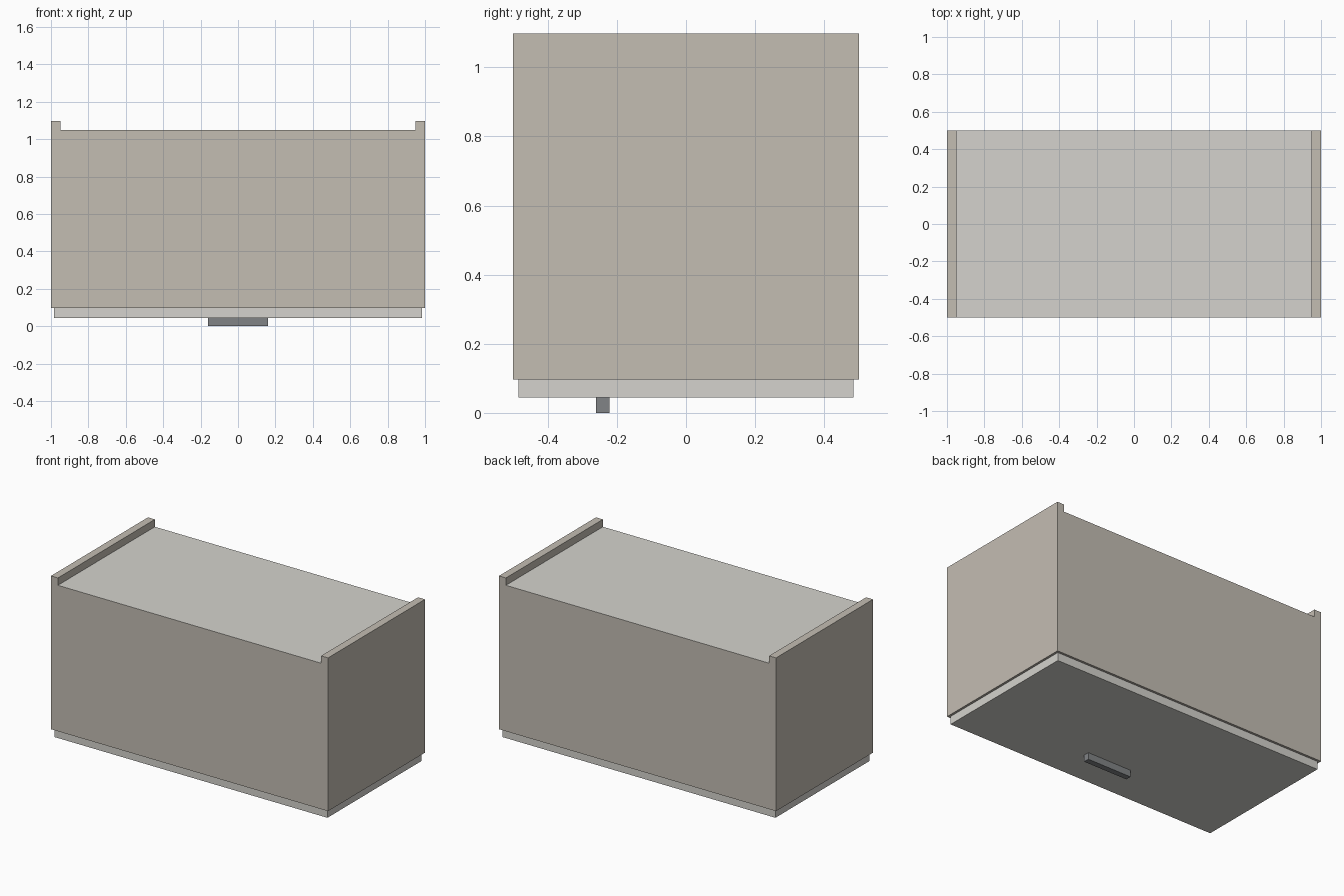
import bpy, bmesh

if "Cube" in bpy.data.objects:
    bpy.data.objects.remove(bpy.data.objects["Cube"])


def material(name, rgb):
    m = bpy.data.materials.new(name)
    m.diffuse_color = (*rgb, 1)
    m.use_nodes = True
    m.node_tree.nodes["Principled BSDF"].inputs["Base Color"].default_value = m.diffuse_color
    return m


def finish(bm, name, mats):
    bmesh.ops.recalc_face_normals(bm, faces=bm.faces)
    mesh = bpy.data.meshes.new(name)
    bm.to_mesh(mesh)
    bm.free()
    for m in mats:
        mesh.materials.append(m)
    obj = bpy.data.objects.new(name, mesh)
    bpy.context.collection.objects.link(obj)
    return obj


def box(name, lo, hi, mat):
    bm = bmesh.new()
    bmesh.ops.create_cube(bm, size=1)
    for v in bm.verts:
        v.co = [(a + b) / 2 + c * (b - a) for a, b, c in zip(lo, hi, v.co)]
    return finish(bm, name, [mat])


beige = material("carcass_beige", (0.55, 0.51, 0.45))
pale = material("panel_pale", (0.66, 0.65, 0.61))
grey = material("handle_grey", (0.22, 0.23, 0.24))

BOTTOM, BACK, TOP = 0.097, 1.049, 1.097
WALL = 0.05

# Carcass: profile with raised side rims, extruded along y
bm = bmesh.new()
half = [(1, BOTTOM), (1, TOP), (1 - WALL, TOP), (1 - WALL, BACK)]
profile = half + [(-x, z) for x, z in reversed(half)]
face = bm.faces.new([bm.verts.new((x, -0.5, z)) for x, z in profile])
ext = bmesh.ops.extrude_face_region(bm, geom=[face])
bmesh.ops.translate(bm, vec=(0, 1, 0),
                    verts=[g for g in ext["geom"] if isinstance(g, bmesh.types.BMVert)])
bmesh.ops.recalc_face_normals(bm, faces=bm.faces)

# Pale recessed back panel, and hollow interior behind the door
bm.faces.ensure_lookup_table()
for f in bm.faces:
    z = f.calc_center_median().z
    if abs(f.normal.z) > 0.9 and abs(z - BACK) < 1e-4:
        f.material_index = 1
opening = min(bm.faces, key=lambda f: f.calc_center_median().z)
bmesh.ops.inset_region(bm, faces=[opening], thickness=WALL)
cavity = bmesh.ops.extrude_face_region(bm, geom=[opening])
bmesh.ops.translate(bm, vec=(0, 0, BACK - WALL - BOTTOM),
                    verts=[g for g in cavity["geom"] if isinstance(g, bmesh.types.BMVert)])
if opening.is_valid:
    bmesh.ops.delete(bm, geom=[opening], context="FACES_ONLY")
finish(bm, "carcass", [beige, pale])

# Door and its pull, facing down
box("door", (-0.985, -0.485, 0.044), (0.985, 0.485, BOTTOM), pale)
box("door_handle", (-0.16, -0.26, 0), (0.16, -0.222, 0.044), grey)
